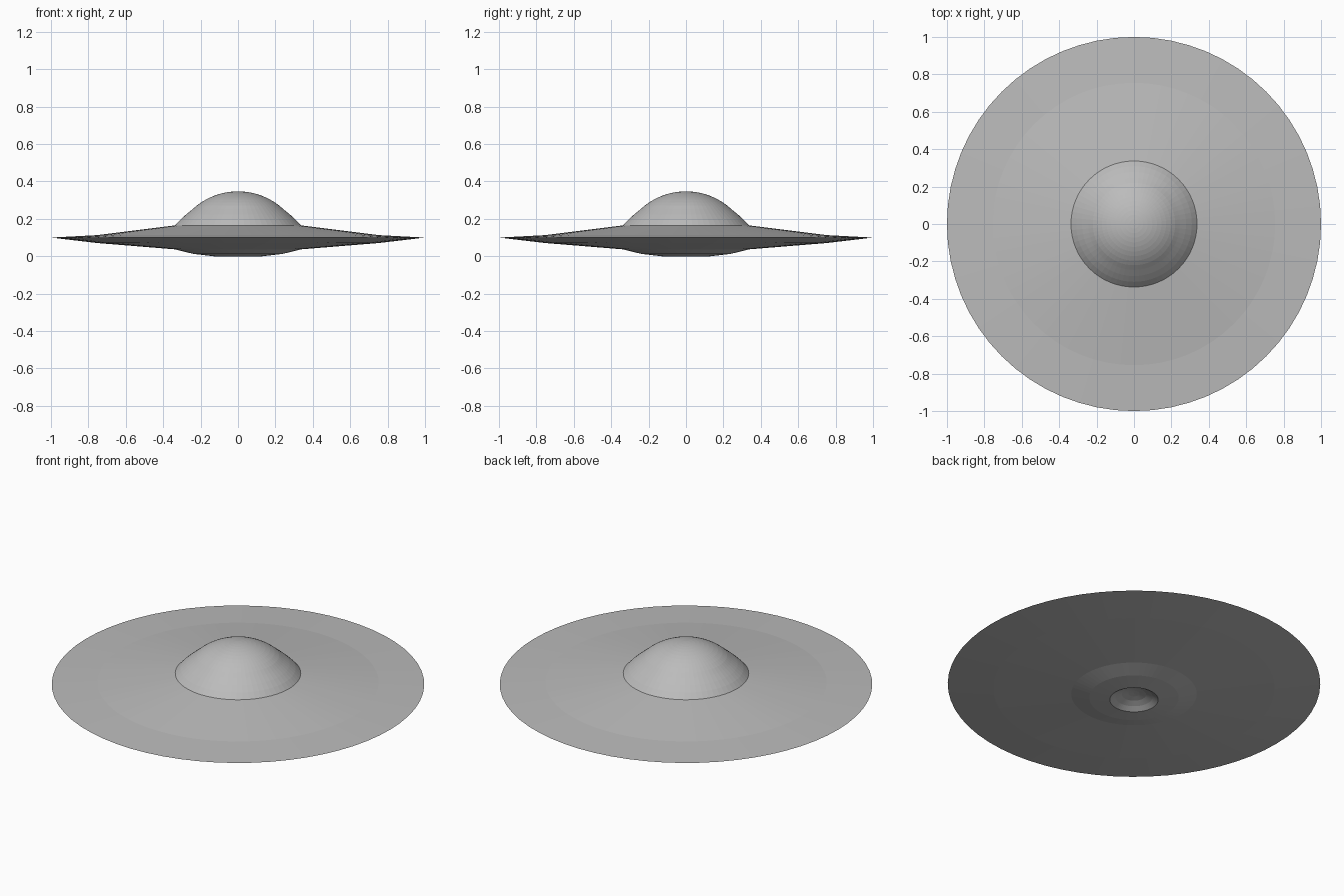
import bpy
import bmesh
from math import cos, sin, pi, sqrt

SIDES = 64

cube = bpy.data.objects.get("Cube")
if cube:
    bpy.data.objects.remove(cube, do_unlink=True)

# One painted-metal colour for the whole craft
metal = bpy.data.materials.new("light_grey_metal")
metal.use_nodes = True
grey = (0.5, 0.5, 0.5, 1.0)
metal.diffuse_color = grey
metal.node_tree.nodes["Principled BSDF"].inputs["Base Color"].default_value = grey


def lathe(name, profile):
    """Revolve (radius, height) points, listed from the top down, about z."""
    bm = bmesh.new()
    rings = []
    for r, z in profile:
        count = SIDES if r > 0 else 1
        rings.append([bm.verts.new((r * cos(2 * pi * i / SIDES),
                                    r * sin(2 * pi * i / SIDES), z))
                      for i in range(count)])
    for upper, lower in zip(rings, rings[1:]):
        for i in range(SIDES):
            j = (i + 1) % SIDES
            corners = [upper[i % len(upper)], lower[i % len(lower)],
                       lower[j % len(lower)], upper[j % len(upper)]]
            bm.faces.new(list(dict.fromkeys(corners)))
    mesh = bpy.data.meshes.new(name)
    bm.to_mesh(mesh)
    bm.free()
    mesh.materials.append(metal)
    obj = bpy.data.objects.new(name, mesh)
    bpy.context.collection.objects.link(obj)
    return obj


# Domed canopy: a shallow spherical cap
CAP_R, CAP_Z, CAP_H = 0.245, 0.25, 0.097
ball = (CAP_R ** 2 + CAP_H ** 2) / (2 * CAP_H)
cap_radii = [CAP_R * i / 10 for i in range(11)]
lathe("canopy_dome", [(r, CAP_Z + CAP_H - ball + sqrt(ball ** 2 - r ** 2))
                      for r in cap_radii])

# Collar flaring from the canopy to the deck
lathe("canopy_collar", [(CAP_R, CAP_Z), (0.278, 0.223), (0.309, 0.195), (0.337, 0.165)])

# Upper deck out to the sharp rim
lathe("upper_deck", [(0.337, 0.165), (0.755, 0.113), (1.0, 0.1)])

# Underside from the rim to the shallow belly
lathe("lower_hull", [(1.0, 0.1), (0.755, 0.071), (0.337, 0.037),
                     (0.24, 0.013), (0.13, 0.0)])

# Hollow dish in the middle of the belly
lathe("belly_dish", [(0.13, 0.0), (0.1, 0.018), (0.065, 0.032), (0.03, 0.039), (0, 0.041)])
